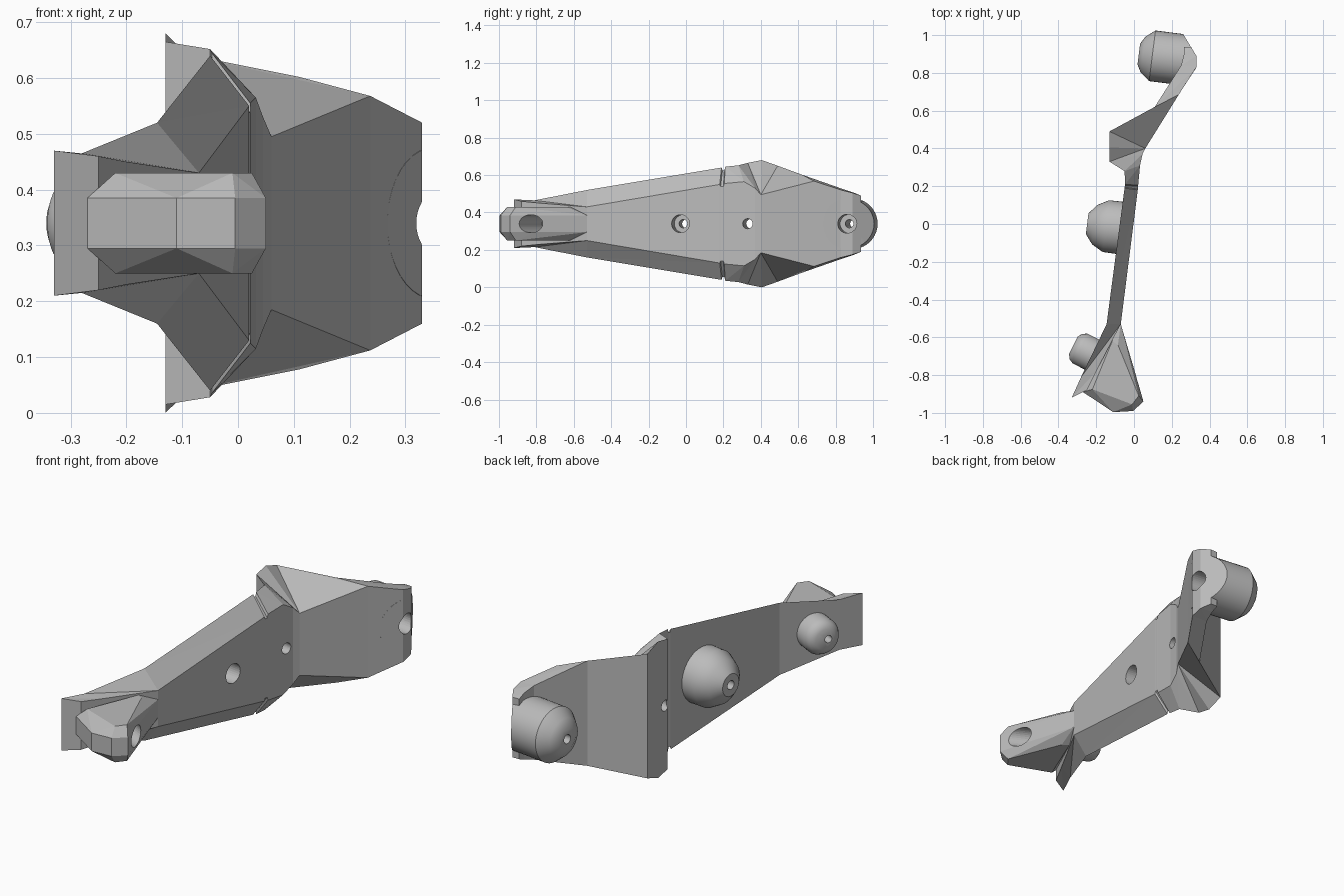
import bpy, bmesh, math
from mathutils import Vector

MID = 0.34  # height of the mirror plane

if "Cube" in bpy.data.objects:
    bpy.data.objects.remove(bpy.data.objects["Cube"])

grey = bpy.data.materials.new("plain grey")
grey.use_nodes = True
grey.diffuse_color = (0.5, 0.5, 0.5, 1)
grey.node_tree.nodes["Principled BSDF"].inputs["Base Color"].default_value = (0.5, 0.5, 0.5, 1)


def finish(bm, name):
    bmesh.ops.recalc_face_normals(bm, faces=bm.faces)
    mesh = bpy.data.meshes.new(name)
    bm.to_mesh(mesh)
    bm.free()
    mesh.materials.append(grey)
    obj = bpy.data.objects.new(name, mesh)
    bpy.context.collection.objects.link(obj)
    return obj


def activate(obj):
    bpy.ops.object.select_all(action="DESELECT")
    obj.select_set(True)
    bpy.context.view_layer.objects.active = obj


def lathe(name, base, axis, profile, planes=(), sides=40):
    """Turned solid: profile holds (distance along axis, radius); planes trim it."""
    bm = bmesh.new()
    turn = Vector(axis).to_track_quat("Z", "Y")
    rings = []
    for t, r in profile:
        ring = []
        for k in range(sides):
            a = math.tau * k / sides
            p = Vector((r * math.cos(a), r * math.sin(a), t))
            ring.append(bm.verts.new(Vector((*base, MID)) + turn @ p))
        rings.append(ring)
    for a, b in zip(rings, rings[1:]):
        for k in range(sides):
            n = (k + 1) % sides
            bm.faces.new((a[k], a[n], b[n], b[k]))
    bm.faces.new(rings[0])
    bm.faces.new(rings[-1])
    for point, normal in planes:
        bmesh.ops.bisect_plane(bm, geom=bm.verts[:] + bm.edges[:] + bm.faces[:],
                               plane_co=point, plane_no=normal, clear_outer=True)
        bmesh.ops.holes_fill(bm, edges=[e for e in bm.edges if e.is_boundary])
    return finish(bm, name)


def bore(targets, base, axis, start, end, radius):
    """Cut a round hole through every target."""
    cutter = lathe("hole_cutter", base, axis, [(start, radius), (end, radius)], sides=32)
    cutter.hide_render = True
    for obj in targets:
        activate(obj)
        mod = obj.modifiers.new("hole", "BOOLEAN")
        mod.operation, mod.solver, mod.object = "DIFFERENCE", "EXACT", cutter
        bpy.ops.object.modifier_apply(modifier=mod.name)
    bpy.data.objects.remove(cutter)


# Bent arm plate: each station is (inner x, y, half height), (outer x, y, half height)
stations = [
    ((-.33, -.92, .13), (-.25, -.88, .12)),
    ((-.28, -.81, .125), (-.20, -.78, .11)),
    ((-.145, -.53, .18), (-.07, -.53, .09)),
    ((-.05, .19, .30), (.02, .18, .21)),
    ((-.05, .195, .285), (.02, .185, .198)),
    ((-.047, .205, .285), (.022, .2, .198)),
    ((-.047, .21, .305), (.022, .205, .215)),
    ((-.05, .28, .312), (.032, .31, .225)),
    ((-.13, .33, .325), (.045, .37, .19)),
    ((-.13, .405, .34), (.06, .40, .155)),
    ((-.13, .49, .31), (.06, .40, .155)),
    ((.11, .62, .262), (.237, .685, .228)),
    ((.25, .84, .185), (.33, .83, .18)),
    ((.265, .9, .165), (.33, .89, .165)),
    ((.265, .936, .15), (.303, .936, .15)),
]
bm = bmesh.new()
rows = []
for inner, outer in stations:
    rows.append([bm.verts.new((x, y, MID + s * h))
                 for s in (1, -1) for x, y, h in (inner, outer)])
for (it, ot, ib, ob), (jt, pt, jb, pb) in zip(rows, rows[1:]):
    for f in ((it, jt, pt), (it, pt, ot), (ib, jb, pb), (ib, pb, ob),
              (it, jt, jb, ib), (ot, pt, pb, ob)):
        bm.faces.new(f)
for it, ot, ib, ob in (rows[0], rows[-1]):
    bm.faces.new((it, ot, ob, ib))
bmesh.ops.remove_doubles(bm, verts=bm.verts, dist=0.0005)
arm = finish(bm, "arm_plate")

# Chamfered front block
wide = [(-.27, -.89), (-.11, -.996), (-.005, -.99), (.05, -.94), (.01, -.8),
        (-.07, -.53), (-.1, -.53), (-.25, -.85)]
narrow = [(-.22, -.875), (-.01, -.955), (.025, -.91), (-.085, -.64), (-.115, -.62)]
bm = bmesh.new()
for outline, h in ((wide, .045), (narrow, .09)):
    for x, y in outline:
        for s in (1, -1):
            bm.verts.new((x, y, MID + s * h))
bmesh.ops.convex_hull(bm, input=bm.verts[:])
bmesh.ops.dissolve_limit(bm, angle_limit=0.02, verts=bm.verts[:], edges=bm.edges[:])
block = finish(bm, "front_block")

# Turned pegs on the inner side
main_axis = (-.992, .125, 0)
front_axis = (-.89, .45, 0)
end_base, mid_base, front_base = (.33, .861), (.0, -.03), (-.205, -.70)
end_planes = [((.237, .686, 0), (.145, -.095, 0)),
              ((.329, 0, 0), (1, 0, 0)),
              ((.329, .89, 0), (.11, .065, 0))]
end_peg = lathe("end_peg", end_base, main_axis,
                [(-.06, .135), (.235, .135), (.285, .095), (.307, .055)], end_planes)
mid_peg = lathe("middle_peg", mid_base, main_axis,
                [(.04, .14), (.15, .138), (.21, .105), (.25, .055)])
front_peg = lathe("front_peg", front_base, front_axis,
                  [(-.03, .088), (.09, .088), (.115, .075), (.13, .05)])

# Counterbored screw holes
bore([arm, end_peg], end_base, main_axis, -.1, .1, .05)
bore([arm, end_peg], end_base, main_axis, -.1, .4, .022)
bore([arm, mid_peg], mid_base, main_axis, -.1, .12, .048)
bore([mid_peg], mid_base, main_axis, -.1, .4, .022)
bore([arm], (.035, .33), main_axis, -.1, .3, .027)
bore([arm, block], (.0, -.82), front_axis, -.15, .23, .048)
bore([front_peg], (.0, -.82), front_axis, -.1, .5, .018)

for peg in (end_peg, mid_peg, front_peg):
    activate(peg)
    bpy.ops.object.shade_smooth_by_angle(angle=math.radians(32))
